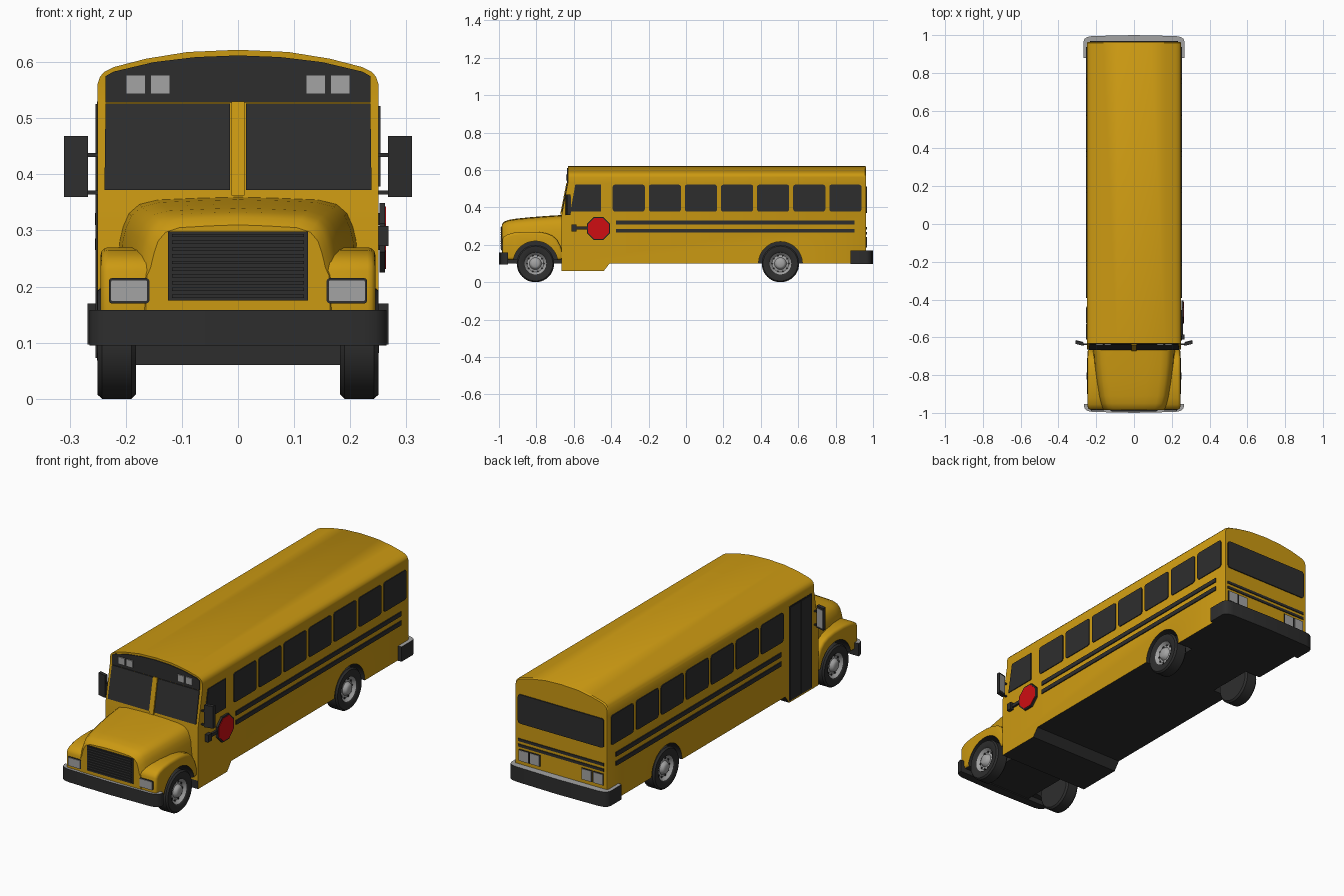
import bpy, bmesh, math
from mathutils import Vector

if "Cube" in bpy.data.objects:
    bpy.data.objects.remove(bpy.data.objects["Cube"])


def material(name, rgb):
    m = bpy.data.materials.new(name)
    m.diffuse_color = (*rgb, 1)
    m.use_nodes = True
    m.node_tree.nodes["Principled BSDF"].inputs["Base Color"].default_value = m.diffuse_color
    return m


YELLOW = material("bus yellow", (0.60, 0.32, 0.006))
BLACK = material("soft black", (0.027, 0.027, 0.027))
GRAY = material("light gray", (0.37, 0.37, 0.37))
RED = material("sign red", (0.62, 0.004, 0.006))


def finish(bm, name, mats, rule=None):
    bmesh.ops.recalc_face_normals(bm, faces=bm.faces)
    bm.normal_update()
    if rule:
        for f in bm.faces:
            f.material_index = rule(f)
    me = bpy.data.meshes.new(name)
    bm.to_mesh(me)
    bm.free()
    for m in mats:
        me.materials.append(m)
    ob = bpy.data.objects.new(name, me)
    bpy.context.collection.objects.link(ob)
    return ob


def prism(name, pts, axis, lo, hi, mats, rule=None, shear=None):
    """Extrude a 2D outline along an axis; shear shifts y by height."""
    bm = bmesh.new()
    rings = []
    for d in (lo, hi):
        ring = []
        for a, b in pts:
            p = {'x': (d, a, b), 'y': (a, d, b), 'z': (a, b, d)}[axis]
            if shear:
                p = (p[0], p[1] + shear(p[2]), p[2])
            ring.append(bm.verts.new(p))
        rings.append(ring)
    n = len(pts)
    for r in rings:
        bm.faces.new(r)
    for i in range(n):
        j = (i + 1) % n
        bm.faces.new((rings[0][i], rings[0][j], rings[1][j], rings[1][i]))
    return finish(bm, name, mats if isinstance(mats, list) else [mats], rule)


def loft(name, half_rings, mats, rule):
    """Skin half sections (side bottom up to the centre line), mirrored in x."""
    bm = bmesh.new()
    rings = []
    for h in half_rings:
        full = h + [(-x, y, z) for x, y, z in reversed(h[:-1])]
        rings.append([bm.verts.new(p) for p in full])
    n = len(rings[0])
    for a, b in zip(rings, rings[1:]):
        for i in range(n):
            j = (i + 1) % n
            bm.faces.new((a[i], a[j], b[j], b[i]))
    for r in (rings[0], rings[-1]):
        for i in range(n // 2):
            quad = [r[i], r[i + 1], r[n - 2 - i], r[n - 1 - i]]
            bm.faces.new(quad if i + 1 < n // 2 else [quad[0], quad[1], quad[3]])
    return finish(bm, name, mats, rule)


def rect(a0, a1, b0, b1, r=0.0):
    if r == 0:
        return [(a0, b0), (a1, b0), (a1, b1), (a0, b1)]
    out = []
    corners = [(a1 - r, b1 - r), (a0 + r, b1 - r), (a0 + r, b0 + r), (a1 - r, b0 + r)]
    for k, (a, b) in enumerate(corners):
        for t in range(4):
            g = math.pi / 2 * (k + t / 3)
            out.append((a + r * math.cos(g), b + r * math.sin(g)))
    return out


def circle(a, b, r, n, start=0.0):
    return [(a + r * math.cos(start + 2 * math.pi * i / n),
             b + r * math.sin(start + 2 * math.pi * i / n)) for i in range(n)]


def apply(ob, mod):
    bpy.context.view_layer.objects.active = ob
    bpy.ops.object.modifier_apply(modifier=mod.name)


def cut_wells(ob, y, r):
    for s in (1, -1):
        c = prism("well_cutter", circle(y, 0.10, r, 48), 'x', s * 0.165, s * 0.32,
                  [YELLOW, BLACK], lambda f: 1)
        m = ob.modifiers.new("well", 'BOOLEAN')
        m.operation, m.solver, m.object = 'DIFFERENCE', 'EXACT', c
        apply(ob, m)
        bpy.data.objects.remove(c)


def under(f):
    return 1 if f.normal.z < -0.5 else 0


def front_y(z):
    return -0.665 + 0.033 * min(max((z - 0.36) / 0.17, 0), 1)


# Passenger body with raked windscreen wall
section = [(.25, .10), (.25, .36), (.25, .53), (.25, .562), (.246, .574), (.238, .583),
           (.222, .591), (.164, .606), (.09, .618), (0, .622)]
body = loft("bus_body", [[(x, front_y(z), z) for x, z in section],
                         [(x, .957, z) for x, z in section],
                         [(x * .985, .963, z - (.004 if z > .5 else 0)) for x, z in section]],
            [YELLOW, BLACK], under)
cut_wells(body, 0.505, 0.117)
prism("entry_step_skirt", [(-.665, .105), (-.665, .06), (-.44, .06), (-.405, .105)], 'x',
      -.25, .25, [YELLOW, BLACK], lambda f: 0 if abs(f.normal.x) > .5 else 1)

# Hood
hood_rings = []
for y, t, w in [(-.655, .358, .205), (-.74, .353, .20), (-.83, .346, .19), (-.91, .338, .178),
                (-.95, .331, .168), (-.972, .322, .16), (-.985, .308, .15)]:
    hood_rings.append([(w + .015, y, .13), (w + .012, y, .22), (w + .006, y, t - .075),
                       (w, y, t - .05), (w * .95, y, t - .027), (w * .86, y, t - .011),
                       (w * .7, y, t - .003), (w * .35, y, t), (0, y, t + .002)])
hood = loft("hood", hood_rings, [YELLOW, BLACK], under)
cut_wells(hood, -0.805, 0.12)
prism("engine_underside", rect(-.15, .15, .10, .16), 'y', -.96, -.66, BLACK)

# Front fenders with round arches
fender = [(-.982, .12), (-.982, .228), (-.975, .243), (-.955, .256), (-.92, .265), (-.87, .27),
          (-.80, .27), (-.75, .263), (-.715, .25), (-.69, .228), (-.672, .195), (-.66, .16),
          (-.66, .12)]
for s in (1, -1):
    fd = prism("front_fender", fender, 'x', s * .12, s * .245, [YELLOW, BLACK], under)
    bv = fd.modifiers.new("round", 'BEVEL')
    bv.width, bv.segments, bv.limit_method, bv.angle_limit = .014, 3, 'ANGLE', math.radians(40)
    apply(fd, bv)
    cut_wells(fd, -0.805, 0.12)

# Wheels: turned tyre and rim in one profile
prof = [(0, .182), (.092, .182), (.1, .19), (.1, .242), (.093, .25), (.066, .25), (.058, .245),
        (.054, .237), (.045, .23), (.032, .233), (.026, .246), (.018, .251), (0, .251)]
for y in (-.805, .505):
    for s in (1, -1):
        bm = bmesh.new()
        vs = [bm.verts.new((s * x, y, .10 + r)) for r, x in prof]
        es = [bm.edges.new(p) for p in zip(vs, vs[1:])]
        bmesh.ops.spin(bm, geom=vs + es, cent=(0, y, .10), axis=(1, 0, 0),
                       angle=2 * math.pi, steps=40, use_duplicate=False)
        bmesh.ops.remove_doubles(bm, verts=bm.verts, dist=1e-5)

        def rim(f, y=y):
            c = f.calc_center_median()
            return 1 if abs(c.x) > .22 and math.hypot(c.y - y, c.z - .1) < .06 else 0
        finish(bm, "wheel", [BLACK, GRAY], rim)
        for a, b in circle(y, .10, .043, 10):
            prism("rim_hole", circle(a, b, .005, 8), 'x', s * .226, s * .2335, BLACK)

# Side windows and stripes
for s in (1, -1):
    for i in range(7):
        y0 = -.392 + .193 * i
        prism("side_window", rect(y0, y0 + .172, .378, .522, .012), 'x', s * .245, s * .254, BLACK)
    for z in (.265, .31):
        prism("side_stripe", rect(-.375, .90, z, z + .021), 'x', s * .246, s * .255, BLACK)
prism("driver_window", [(-.618, .378), (-.455, .378), (-.455, .522), (-.592, .522)], 'x',
      .245, .254, BLACK)

# Folding entry door on the left side
prism("door_frame", rect(-.615, -.437, .068, .53), 'x', -.245, -.2515, BLACK)
for y0 in (-.61, -.523):
    prism("door_leaf", rect(y0, y0 + .08, .073, .525), 'x', -.245, -.254, BLACK)

# Windscreen, post and header panel
for s in (1, -1):
    prism("windscreen", [(s * .014, .372), (s * .238, .372), (s * .236, .526), (s * .014, .526)],
          'y', -.004, .003, BLACK, shear=front_y)
    for x in (.121, .165):
        prism("warning_light", [(s * a, b) for a, b in rect(x, x + .035, .543, .577)],
              'y', -.641, -.63, GRAY)
arch = [(.236, .575), (.222, .583), (.15, .60), (.075, .609)]
prism("header_panel", [(-.236, .528), (.236, .528)] + arch + [(0, .612)]
      + [(-x, z) for x, z in reversed(arch)], 'y', -.636, -.628, BLACK)
prism("windscreen_post", rect(-.012, .012, .362, .53), 'y', -.008, .003, YELLOW, shear=front_y)

# Grille with slats, headlights
prism("grille", rect(-.125, .125, .175, .298), 'y', -.989, -.975, BLACK)
for i in range(10):
    z = .18 + .012 * i
    prism("grille_slat", rect(-.118, .118, z, z + .006), 'y', -.993, -.98, BLACK)
for s in (1, -1):
    prism("headlight_frame", [(s * a, b) for a, b in rect(.158, .23, .170, .215, .005)],
          'y', -.986, -.975, BLACK)
    prism("headlight", [(s * a, b) for a, b in rect(.161, .227, .173, .212, .004)],
          'y', -.989, -.98, GRAY)


# Bumpers with bright top faces
def top(f):
    return 1 if f.normal.z > .5 else 0


for name, w, y0, z0, z1, e in (("front_bumper", .265, -.953, .095, .158, -1),
                               ("rear_bumper", .268, .88, .097, .17, 1)):
    side = [(w, y0), (w, e * .965), (w - .006, e * .98), (w - .02, e * .99), (w - .045, e * .995)]
    prism(name, side + [(0, e)] + [(-x, y) for x, y in reversed(side)], 'z', z0, z1,
          [BLACK, GRAY], top)

# Rear window, stripes and lamps
prism("rear_window", rect(-.232, .232, .37, .512, .012), 'y', .955, .968, BLACK)
for z in (.255, .282):
    prism("rear_stripe", rect(-.232, .232, z, z + .013), 'y', .955, .967, BLACK)
for s in (1, -1):
    for x in (.116, .176):
        prism("rear_lamp_frame", [(s * a, b) for a, b in rect(x - .003, x + .053, .187, .243)],
              'y', .955, .967, BLACK)
        prism("rear_lamp", [(s * a, b) for a, b in rect(x, x + .05, .19, .24)],
              'y', .955, .969, GRAY)

# Door mirrors on two arms
for s in (1, -1):
    def plan(pts):
        return [(s * x, y) for x, y in pts]
    prism("mirror_housing", plan([(.267, -.645), (.31, -.635), (.31, -.617), (.267, -.627)]),
          'z', .36, .468, BLACK)
    prism("mirror_glass", plan([(.27, -.629), (.307, -.62), (.307, -.615), (.27, -.624)]),
          'z', .37, .458, GRAY)
    for z in (.364, .431):
        prism("mirror_arm", plan(rect(.24, .27, -.641, -.633)), 'z', z, z + .007, BLACK)

# Folding octagonal sign
oct_start = math.pi / 8
prism("sign_border", circle(-.468, .287, .067, 8, oct_start), 'x', .252, .262, BLACK)
prism("sign_face", circle(-.468, .287, .06, 8, oct_start), 'x', .255, .264, RED)
prism("sign_arm", rect(-.60, -.52, .282, .298), 'x', .25, .26, BLACK)
prism("sign_hinge", rect(-.612, -.585, .272, .308), 'x', .248, .268, BLACK)

# Smooth curved surfaces while keeping hard edges
for ob in bpy.data.objects:
    ob.select_set(ob.type == 'MESH')
bpy.context.view_layer.objects.active = body
bpy.ops.object.shade_smooth_by_angle(angle=math.radians(35))
